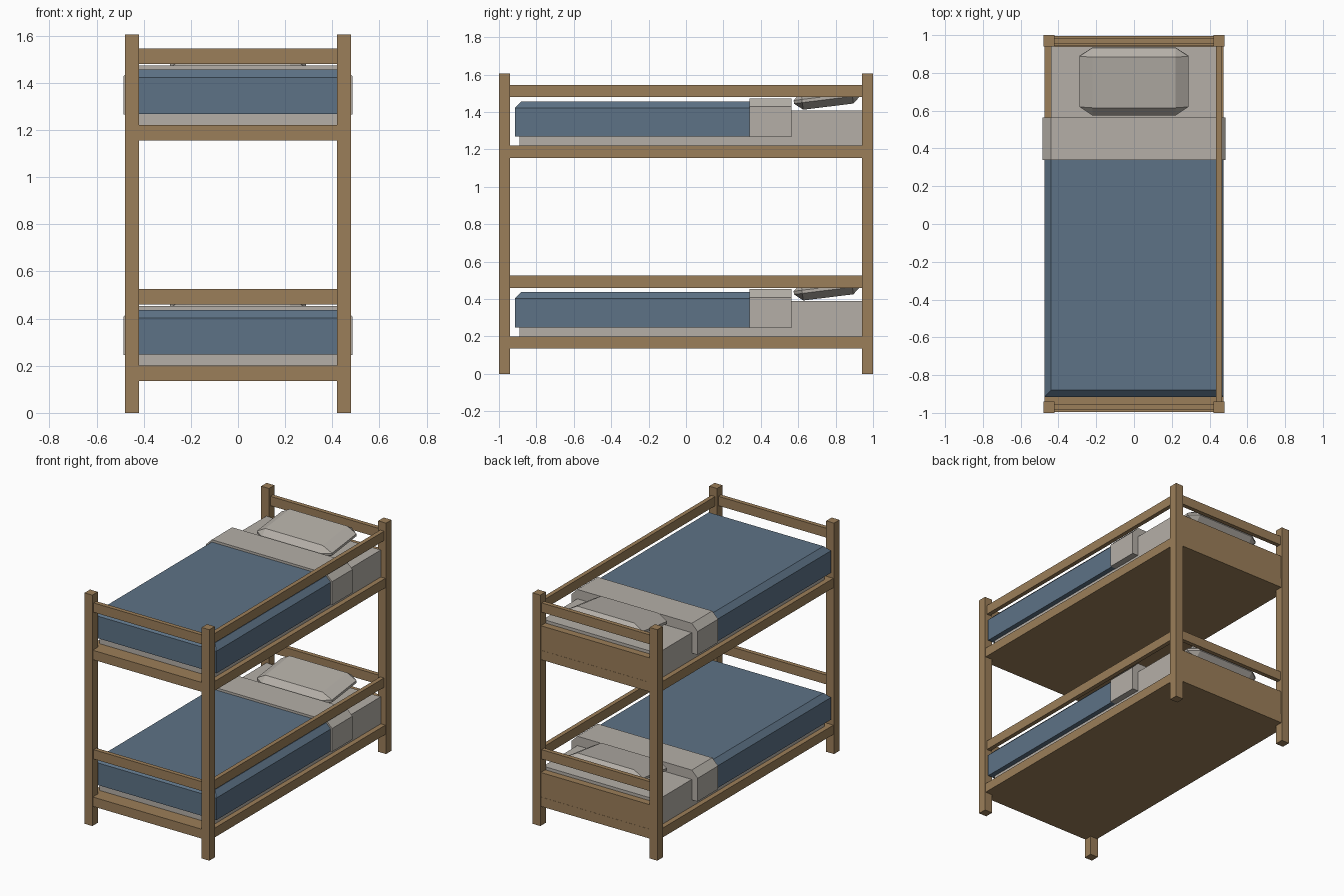
import bpy, bmesh, math
from mathutils import Matrix, Vector

old = bpy.data.objects.get("Cube")
if old:
    bpy.data.objects.remove(old, do_unlink=True)


def material(name, rgb):
    m = bpy.data.materials.new(name)
    m.use_nodes = True
    m.diffuse_color = (*rgb, 1)
    m.node_tree.nodes["Principled BSDF"].inputs["Base Color"].default_value = (*rgb, 1)
    return m


WOOD = material("oak wood", (0.33, 0.21, 0.10))
BLUE = material("blue blanket", (0.11, 0.17, 0.24))
LINEN = material("pale linen", (0.46, 0.43, 0.39))


def box(name, mat, x, y, z, chamfer=0, pick=None):
    """Box from (min, max) ranges; pick chooses the edges to chamfer."""
    bm = bmesh.new()
    bmesh.ops.create_cube(bm, size=1)
    for v in bm.verts:
        v.co = Vector([r[0] if c < 0 else r[1] for c, r in zip(v.co, (x, y, z))])
    if chamfer:
        edges = [e for e in bm.edges if pick is None or pick(e)]
        bmesh.ops.bevel(bm, geom=edges, offset=chamfer, segments=1, affect='EDGES')
    mesh = bpy.data.meshes.new(name)
    bm.to_mesh(mesh)
    bm.free()
    mesh.materials.append(mat)
    ob = bpy.data.objects.new(name, mesh)
    bpy.context.collection.objects.link(ob)
    return ob


# Corner posts
for sx, side in ((-1, "right"), (1, "left")):
    for sy, end in ((-1, "front"), (1, "back")):
        box(f"{end}_{side}_post", WOOD, sorted((sx * .42, sx * .48)),
            sorted((sy * .94, sy)), (0, 1.605))


def bunk(level, b):
    # Bed base, headboard and rails
    box(f"{level}_base", WOOD, (-.475, .475), (-.995, .995), (b, b + .065))
    box(f"{level}_headboard", WOOD, (-.42, .42), (.945, .994), (b + .065, b + .235))
    rail = (b + .325, b + .39)
    box(f"{level}_guard_rail", WOOD, (.435, .465), (-.94, .94), rail)
    box(f"{level}_foot_rail", WOOD, (-.42, .42), (-.985, -.955), rail)
    box(f"{level}_head_rail", WOOD, (-.42, .42), (.955, .985), rail)

    # Mattress
    box(f"{level}_mattress", LINEN, (-.44, .44), (-.89, .94), (b + .065, b + .253))

    # Blanket, chamfered along its top sides and foot
    top = b + .302
    box(f"{level}_blanket", BLUE, (-.475, .475), (-.915, .345), (b + .113, top), .035,
        lambda e: all(v.co.z > top - .01 for v in e.verts)
        and not all(v.co.y > .3 for v in e.verts))

    # Turned-down sheet, chamfered along its top sides
    fold_top = b + .318
    box(f"{level}_sheet_fold", LINEN, (-.485, .485), (.34, .565), (b + .111, fold_top), .045,
        lambda e: all(v.co.z > fold_top - .01 for v in e.verts)
        and abs(e.verts[0].co.x - e.verts[1].co.x) < .01)

    # Pillow, chamfered all round and tipped up at the head
    pillow = box(f"{level}_pillow", LINEN, (-.19, .19), (-.18, .18), (-.055, .055), .045)
    pillow.data.transform(Matrix.Translation((0, .755, b + .32))
                          @ Matrix.Rotation(math.radians(7), 4, 'X')
                          @ Matrix.Diagonal((1.52, 1, .85, 1)))


bunk("lower", .135)
bunk("upper", 1.155)
